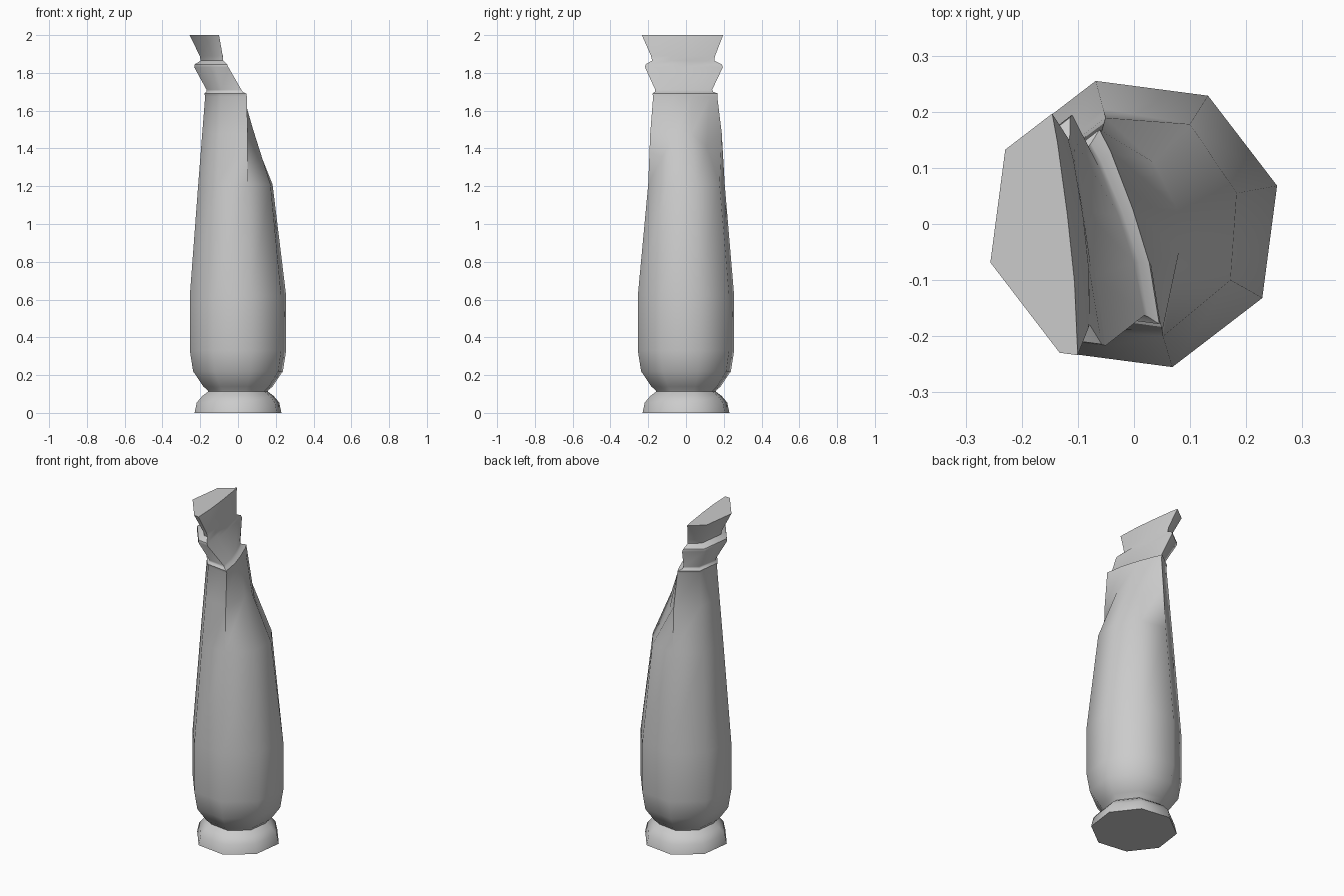
import bpy, bmesh, math
from mathutils import Vector

if "Cube" in bpy.data.objects:
    bpy.data.objects.remove(bpy.data.objects["Cube"])

ANGLES = [15 + 45 * k for k in range(8)]   # octagon corner directions


def corner(r, deg):
    a = math.radians(deg)
    return Vector((r * math.cos(a), r * math.sin(a), 0))


def full_ring(z, r):
    return [corner(r, a) + Vector((0, 0, z)) for a in ANGLES]


def broken_ring(z, r, tp, tq, bulge=0.0):
    """Octagon whose +x side is snapped off between points on two of its sides."""
    p = corner(r, 105).lerp(corner(r, 150), tp)
    q = corner(r, 285).lerp(corner(r, 240), tq)
    n = Vector((p.y - q.y, q.x - p.x, 0)).normalized()
    mids = [q.lerp(p, t) + n * b for t, b in
            ((0.3, bulge), (0.58, bulge), (0.88, bulge * 0.5))]
    ring = [mids[1], mids[2], p, corner(r, 150), corner(r, 195),
            corner(r, 240), q, mids[0]]
    return [v + Vector((0, 0, z)) for v in ring]


def loft(name, rings):
    bm = bmesh.new()
    loops = [[bm.verts.new(v) for v in ring] for ring in rings]
    for lo, hi in zip(loops, loops[1:]):
        for i in range(8):
            j = (i + 1) % 8
            bm.faces.new((lo[i], lo[j], hi[j], hi[i]))
    bm.faces.new(loops[0][::-1])
    bm.faces.new(loops[-1])
    bmesh.ops.recalc_face_normals(bm, faces=bm.faces[:])
    mesh = bpy.data.meshes.new(name)
    bm.to_mesh(mesh)
    bm.free()
    ob = bpy.data.objects.new(name, mesh)
    bpy.context.collection.objects.link(ob)
    bpy.ops.object.select_all(action='DESELECT')
    ob.select_set(True)
    bpy.context.view_layer.objects.active = ob
    bpy.ops.object.shade_smooth_by_angle(angle=math.radians(48))
    return ob


# Foot and bulging shaft
rings = [full_ring(z, r) for z, r in (
    (0, 0.238), (0.055, 0.226), (0.09, 0.195), (0.113, 0.163),
    (0.118, 0.165), (0.14, 0.19), (0.22, 0.246), (0.33, 0.264), (0.62, 0.264))]

# Shaft where the break starts: right side is slightly worn in
worn = full_ring(1.21, 0.218)
for i, (x, y) in {0: (0.183, 0.055), 1: (0.1, 0.178), 2: (-0.055, 0.205),
                  6: (0.052, -0.2), 7: (0.172, -0.1)}.items():
    worn[i] = Vector((x, y, 1.21))
rings.append(worn)

# Sloping fracture on the shaft
fracture = full_ring(1.48, 0.196)
fracture[0] = Vector((0.075, 0.03, 1.48))
fracture[1] = Vector((0.035, 0.11, 1.41))
fracture[7] = Vector((0.08, -0.05, 1.5))
rings.append(fracture)

# Thin collar, then the flared broken head
rings += [broken_ring(z, r, tp, tq, b) for z, r, tp, tq, b in (
    (1.675, 0.18, 0.1, 0.0, 0.015),
    (1.69, 0.185, 0.12, 0.02, 0.015),
    (1.70, 0.174, 0.3, 0.15, 0.015),
    (1.71, 0.172, 0.35, 0.2, 0.012),
    (1.83, 0.24, 0.33, 0.62, 0.0),
    (1.845, 0.238, 0.36, 0.66, 0.0),
    (1.865, 0.204, 0.5, 0.85, 0.01),
    (1.89, 0.21, 0.5, 0.85, 0.012),
    (2.0, 0.265, 0.48, 0.84, 0.008))]

loft("broken_column", rings)
